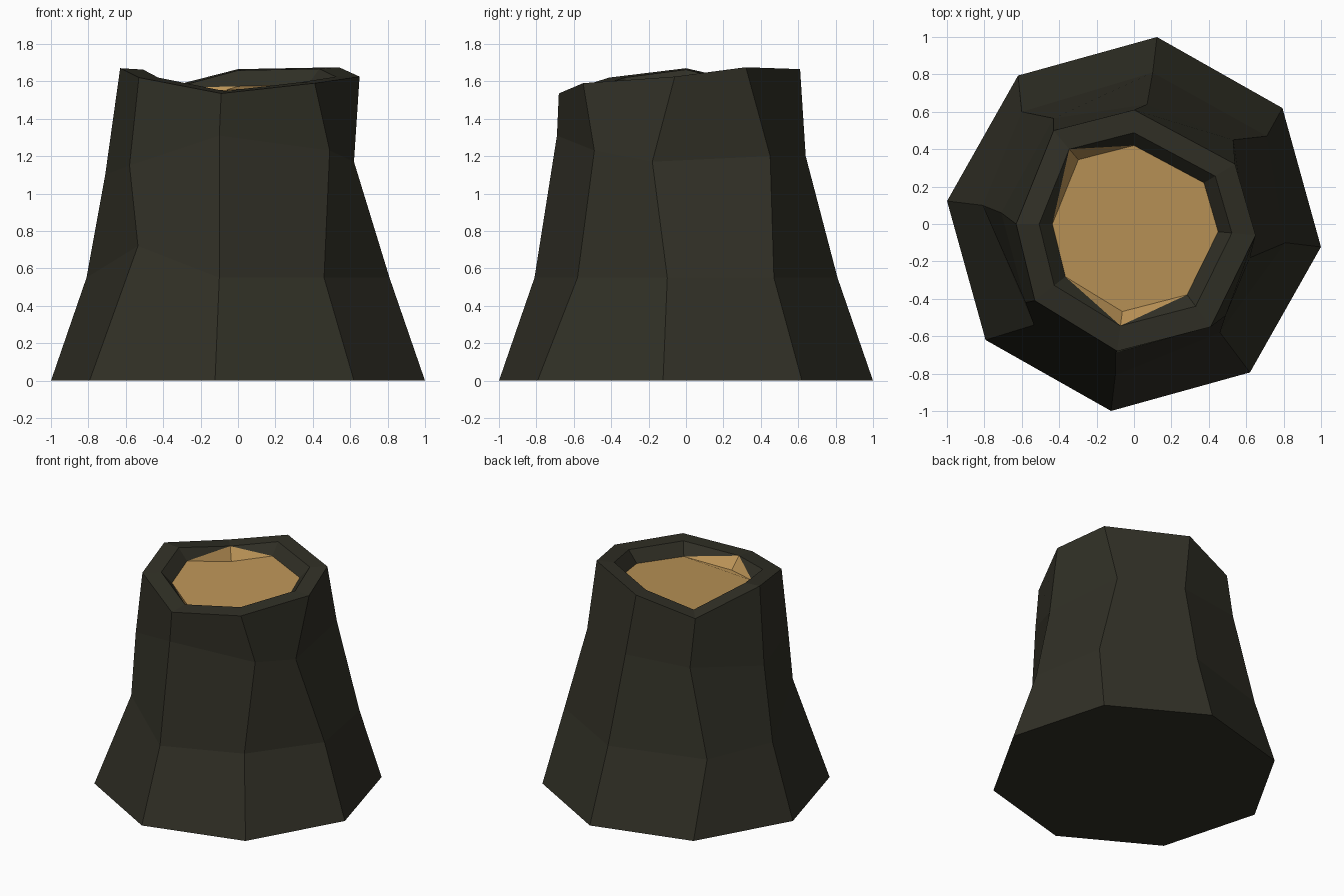
import bpy, bmesh, math

if "Cube" in bpy.data.objects:
    bpy.data.objects.remove(bpy.data.objects["Cube"])

def material(name, rgb):
    m = bpy.data.materials.new(name)
    m.diffuse_color = (*rgb, 1)
    m.use_nodes = True
    m.node_tree.nodes["Principled BSDF"].inputs["Base Color"].default_value = m.diffuse_color
    return m

bark = material("dark_bark", (0.030, 0.029, 0.019))
wood = material("cut_wood", (0.50, 0.295, 0.095))

N = 8
# rings start at the front corner and run counter-clockwise seen from above
base = [(1.007 * math.cos(math.radians(-97 + 45 * i)),
         1.007 * math.sin(math.radians(-97 + 45 * i)), 0) for i in range(N)]
flare = [(-.10, -.81, .55), (.46, -.58, .55), (.81, -.10, .55), (.71, .47, .55),
         (.10, .81, .55), (-.60, .60, .55), (-.81, .10, .55), (-.535, -.54, .72)]
waist = [(-.10, -.69, 1.31), (.49, -.49, 1.23), (.62, -.18, 1.17), (.53, .45, 1.20),
         (.07, .64, 1.20), (-.43, .565, 1.20), (-.71, .06, 1.10), (-.58, -.42, 1.15)]
rim = [(-.09, -.68, 1.535), (.41, -.55, 1.59), (.65, -.06, 1.625), (.54, .32, 1.675),
       (0, .61, 1.665), (-.43, .50, 1.555), (-.63, 0, 1.67), (-.53, -.41, 1.62)]
# bark lip and recessed cut follow the rim
lip = [(x * .805, y * .80, z + .15 * (1.62 - z)) for x, y, z in rim]
cut = [(x * .86, y * .86, z - .085) for x, y, z in lip]

bm = bmesh.new()
rings = [[bm.verts.new(p) for p in r] for r in (base, flare, waist, rim, lip, cut)]

def face(verts, mat=0):
    bm.faces.new(verts).material_index = mat

# underside, bark sides and lip
face(rings[0][::-1])
for a, b in zip(rings[:4], rings[1:5]):
    for i in range(N):
        j = (i + 1) % N
        face((a[i], a[j], b[j], b[i]))

# inner wall: bark, with wood slivers climbing to the two low corners
low = {0, 5}
up, dn = rings[4], rings[5]
for i in range(N):
    j = (i + 1) % N
    if i in low:
        face((up[i], up[j], dn[j]))
        face((up[i], dn[j], dn[i]), 1)
    elif j in low:
        face((up[i], up[j], dn[i]))
        face((up[j], dn[j], dn[i]), 1)
    else:
        face((up[i], up[j], dn[j], dn[i]))

# cut wood surface
face(dn, 1)

me = bpy.data.meshes.new("tree_stump")
bm.to_mesh(me)
bm.free()
me.materials.append(bark)
me.materials.append(wood)
bpy.context.collection.objects.link(bpy.data.objects.new("tree_stump", me))
